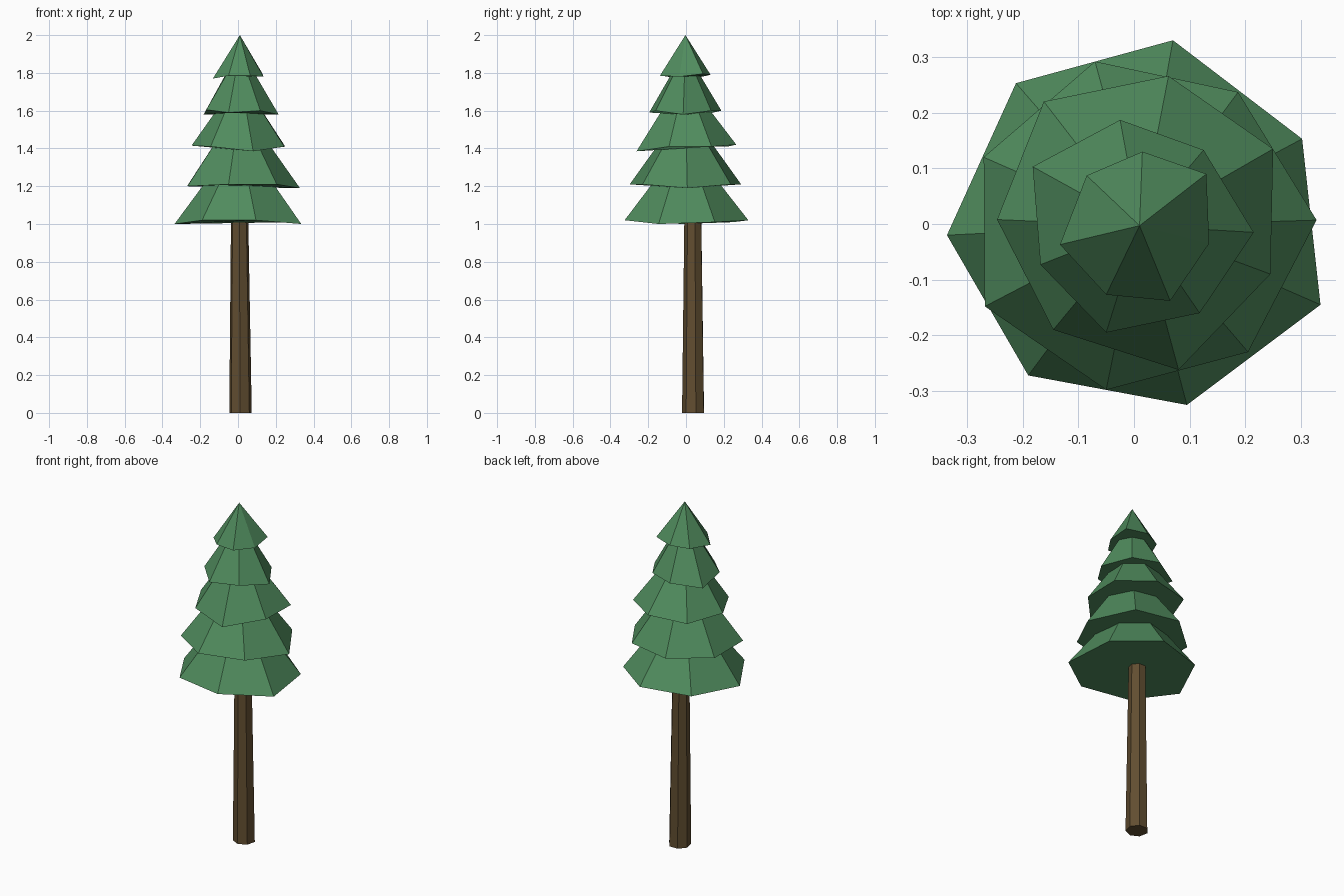
import bpy, bmesh, math
from mathutils import Vector

if "Cube" in bpy.data.objects:
    bpy.data.objects.remove(bpy.data.objects["Cube"])


def material(name, rgb):
    m = bpy.data.materials.new(name)
    m.diffuse_color = (*rgb, 1)
    m.use_nodes = True
    m.node_tree.nodes["Principled BSDF"].inputs["Base Color"].default_value = m.diffuse_color
    return m


def loft(name, low, high, mat):
    """Closed, flat-shaded solid between two rings; a one-point ring is a tip."""
    bm = bmesh.new()
    a = [bm.verts.new(p) for p in low]
    b = [bm.verts.new(p) for p in high]
    n = len(a)
    for i in range(n):
        j = (i + 1) % n
        if len(b) == 1:
            bm.faces.new((a[i], a[j], b[0]))
        else:
            bm.faces.new((a[i], a[j], b[j], b[i]))
    bm.faces.new(a[::-1])
    if len(b) > 2:
        bm.faces.new(b)
    bmesh.ops.recalc_face_normals(bm, faces=bm.faces)
    me = bpy.data.meshes.new(name)
    bm.to_mesh(me)
    bm.free()
    me.materials.append(mat)
    ob = bpy.data.objects.new(name, me)
    bpy.context.collection.objects.link(ob)
    return ob


def ring(cx, cy, z, r, n=7, phase=0.0):
    return [(cx + r * math.cos(phase + math.tau * i / n),
             cy + r * math.sin(phase + math.tau * i / n), z) for i in range(n)]


green = material("needles", (0.08, 0.26, 0.11))
brown = material("bark", (0.12, 0.075, 0.03))

# Tapered trunk, slightly off centre
loft("trunk", ring(0.013, 0.04, 0, 0.061, phase=0.2),
     ring(0.008, 0.038, 1.1, 0.046, phase=0.2), brown)

# Foliage tiers: uneven seven-point rims, top height, top scale
tiers = [
    ([(-.212, .253, 1.01), (-.336, -.02, 1.0), (-.19, -.272, 1.02), (.095, -.325, 1.02),
      (.335, -.145, 1.0), (.302, .153, 1.01), (.07, .33, 1.02)], 1.22, 0.53),
    ([(-.07, .292, 1.21), (-.27, .12, 1.2), (-.268, -.148, 1.2), (-.05, -.298, 1.21),
      (.205, -.23, 1.21), (.328, .007, 1.19), (.187, .237, 1.21)], 1.42, 0.49),
    ([(-.162, .22, 1.41), (-.246, .008, 1.415), (-.145, -.19, 1.41), (.08, -.262, 1.385),
      (.245, -.09, 1.41), (.25, .135, 1.41), (.062, .266, 1.42)], 1.61, 0.46),
    ([(-.025, .187, 1.6), (-.182, .103, 1.58), (-.168, -.073, 1.605), (-.05, -.195, 1.59),
      (.118, -.16, 1.6), (.215, -.015, 1.58), (.125, .133, 1.6)], 1.79, 0.40),
    ([(.015, .13, 1.79), (-.085, .087, 1.78), (-.133, -.037, 1.77), (-.05, -.127, 1.785),
      (.065, -.138, 1.785), (.135, -.035, 1.78), (.13, .09, 1.795)], 2.0, 0.0),
]
for k, (rim, top, s) in enumerate(tiers, 1):
    tip = Vector((0.01, -0.003, top))
    if s == 0:
        high = [tip]
    else:
        high = [(tip.x + (x - tip.x) * s, tip.y + (y - tip.y) * s, top) for x, y, z in rim]
    loft(f"foliage_tier_{k}", rim, high, green)
